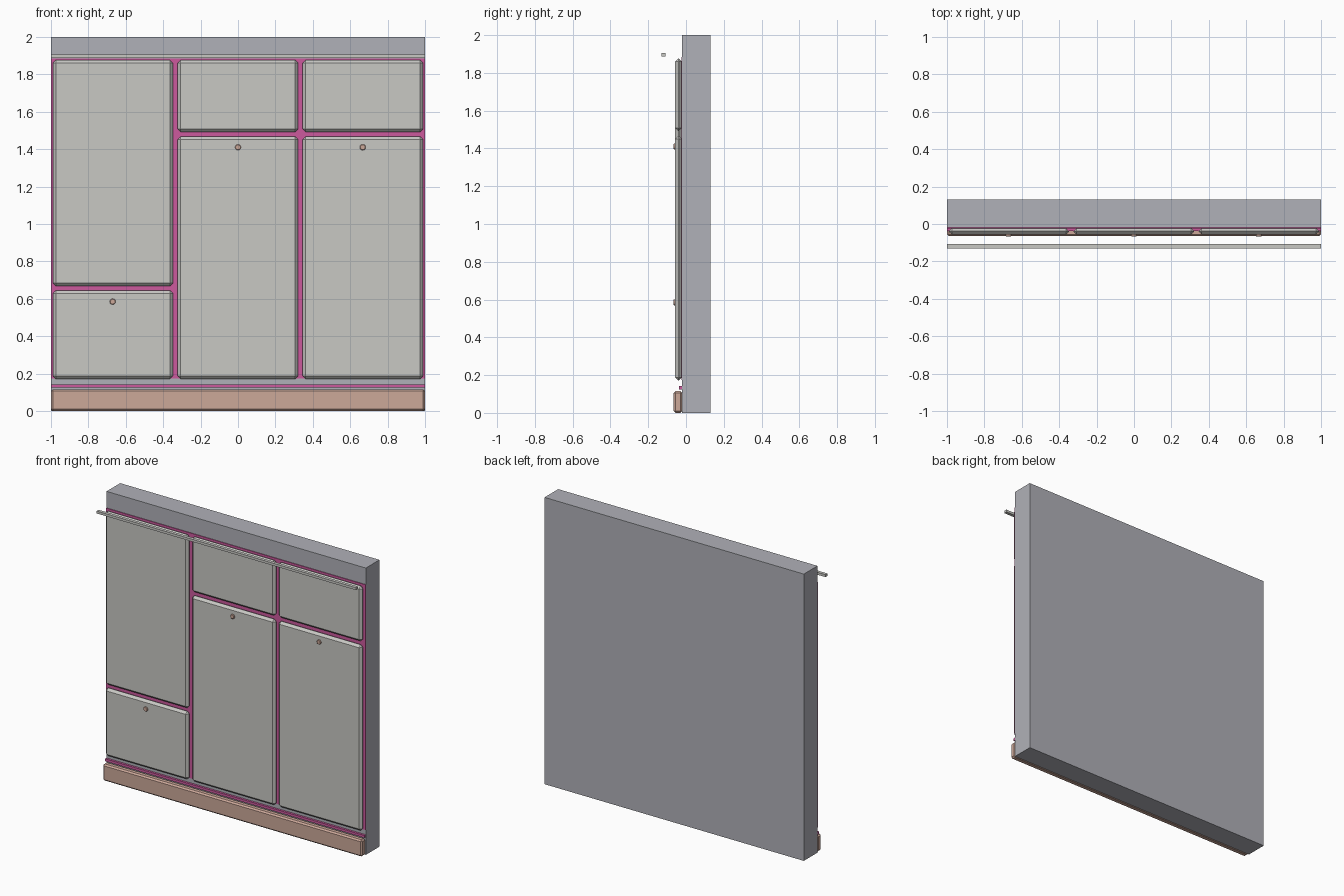
import bpy, math

if "Cube" in bpy.data.objects:
    bpy.data.objects.remove(bpy.data.objects["Cube"])


def material(name, rgb):
    lin = [c / 12.92 if c <= 0.04045 else ((c + 0.055) / 1.055) ** 2.4
           for c in (v / 255 for v in rgb)]
    m = bpy.data.materials.new(name)
    m.diffuse_color = (*lin, 1)
    m.use_nodes = True
    m.node_tree.nodes["Principled BSDF"].inputs["Base Color"].default_value = m.diffuse_color
    return m


WALL = material("wall grey", (176, 177, 184))
PANEL = material("panel warm grey", (200, 200, 196))
TRIM = material("magenta trim", (204, 90, 158))
WOOD = material("pale wood", (204, 168, 153))


def box(name, x, y, z, mat, bevel=0):
    """Box from (min, max) ranges, with optional chamfered edges."""
    bpy.ops.mesh.primitive_cube_add(size=1)
    o = bpy.context.object
    o.name = name
    for v in o.data.vertices:
        v.co = [r[0] if c < 0 else r[1] for c, r in zip(v.co, (x, y, z))]
    o.data.materials.append(mat)
    if bevel:
        b = o.modifiers.new("chamfer", 'BEVEL')
        b.width = bevel
        b.segments = 1
    return o


# Wall slab and coloured backing behind the panel joints
box("wall", (-1, 1), (-0.02, 0.13), (0, 2), WALL)
box("joint_backing", (-1, 1), (-0.025, -0.019), (0.175, 1.885), TRIM)

# Chamfered panels, three columns
left, middle, right = (-0.99, -0.348), (-0.323, 0.322), (0.346, 0.99)
panels = [
    ("upper_left_panel", left, (0.668, 1.877)),
    ("lower_left_panel", left, (0.171, 0.645)),
    ("upper_middle_panel", middle, (1.492, 1.877)),
    ("lower_middle_panel", middle, (0.171, 1.467)),
    ("upper_right_panel", right, (1.492, 1.877)),
    ("lower_right_panel", right, (0.171, 1.467)),
]
for name, x, z in panels:
    box(name, x, (-0.057, -0.022), z, PANEL, 0.016)

# Skirting board and thin strip above it
box("skirting_board", (-1, 1), (-0.065, -0.02), (0, 0.116), WOOD, 0.01)
box("lower_strip", (-1, 1), (-0.037, -0.022), (0.125, 0.142), TRIM)

# Rail standing clear of the wall
box("picture_rail", (-1, 1), (-0.13, -0.108), (1.888, 1.905), PANEL)

# Small round knobs
for i, (x, z) in enumerate([(-0.67, 0.585), (0, 1.41), (0.667, 1.41)]):
    bpy.ops.mesh.primitive_cylinder_add(
        vertices=12, radius=0.016, depth=0.016,
        location=(x, -0.058, z), rotation=(math.pi / 2, 0, 0))
    k = bpy.context.object
    k.name = f"knob_{i + 1}"
    k.data.materials.append(WOOD)
    b = k.modifiers.new("rounded rim", 'BEVEL')
    b.width = 0.003
    b.segments = 1
